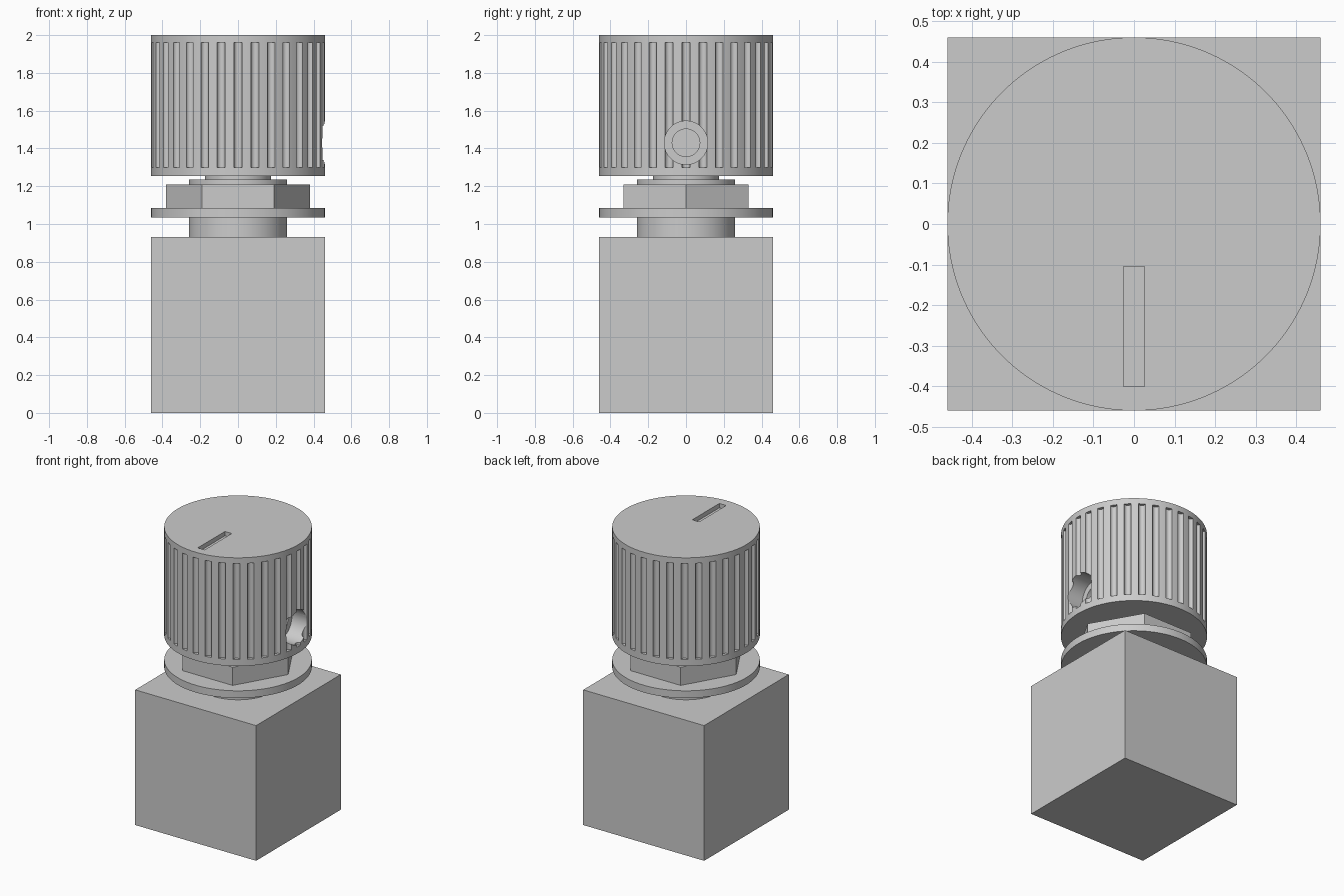
import bpy, math
from mathutils import Matrix

cube = bpy.data.objects.get("Cube")
if cube:
    bpy.data.objects.remove(cube, do_unlink=True)

mat = bpy.data.materials.new("plain grey")
mat.use_nodes = True
colour = (0.6, 0.6, 0.6, 1)
mat.diffuse_color = colour
mat.node_tree.nodes["Principled BSDF"].inputs["Base Color"].default_value = colour


def finish(name):
    ob = bpy.context.object
    ob.name = name
    ob.data.materials.append(mat)
    return ob


def box(name, x, y, z):
    """Box from (low, high) ranges."""
    spans = (x, y, z)
    bpy.ops.mesh.primitive_cube_add(size=1, location=[sum(s) / 2 for s in spans])
    ob = finish(name)
    ob.data.transform(Matrix.Diagonal([s[1] - s[0] for s in spans] + [1]))
    return ob


def cylinder(name, radius, low, high, sides=128, centre=(0, 0)):
    bpy.ops.mesh.primitive_cylinder_add(
        vertices=sides, radius=radius, depth=high - low,
        location=(*centre, (low + high) / 2))
    return finish(name)


def bore(name, radius, inner, outer, z):
    """Cylinder lying along x."""
    bpy.ops.mesh.primitive_cylinder_add(
        vertices=64, radius=radius, depth=outer - inner,
        location=((inner + outer) / 2, 0, z), rotation=(0, math.pi / 2, 0))
    return finish(name)


def cut(target, cutter):
    bpy.context.view_layer.objects.active = target
    mod = target.modifiers.new("cut", 'BOOLEAN')
    mod.operation = 'DIFFERENCE'
    mod.solver = 'EXACT'
    mod.object = cutter
    bpy.ops.object.modifier_apply(modifier=mod.name)
    bpy.data.objects.remove(cutter, do_unlink=True)


R = 0.46

# Body and threaded neck
box("body", (-R, R), (-R, R), (0, 0.93))
cylinder("neck", 0.26, 0.93, 1.235)

# Washer and hexagonal nut with corners on the x axis
cylinder("washer", R, 1.035, 1.085)
nut = cylinder("hex_nut", 0.382, 1.085, 1.21, 6)
nut.data.transform(Matrix.Rotation(math.pi / 6, 4, 'Z'))

# Shaft into the knob
cylinder("shaft", 0.175, 1.235, 1.3)

# Knob with rounded grip flutes
knob = cylinder("knob", R, 1.255, 2.0, 256)
flutes = 32
cutters = []
for i in range(flutes):
    a = math.tau * i / flutes
    cutters.append(cylinder("flute_cutter", 0.022, 1.3, 1.96, 20,
                            (R * math.cos(a), R * math.sin(a))))
bpy.ops.object.select_all(action='DESELECT')
for c in cutters:
    c.select_set(True)
bpy.context.view_layer.objects.active = cutters[0]
bpy.ops.object.join()
cut(knob, cutters[0])

# Pointer slot on top, stepped set-screw hole in the side
cut(knob, box("slot_cutter", (-0.026, 0.026), (-0.4, -0.105), (1.97, 2.1)))
cut(knob, bore("hole_cutter", 0.115, 0.33, 0.6, 1.43))
cut(knob, bore("recess_cutter", 0.073, 0.25, 0.4, 1.43))

# Smooth the round walls, keep the rims sharp
bpy.ops.object.select_all(action='DESELECT')
for ob in bpy.context.scene.objects:
    if ob.type == 'MESH':
        ob.select_set(True)
        bpy.context.view_layer.objects.active = ob
bpy.ops.object.shade_smooth_by_angle(angle=math.radians(30))
